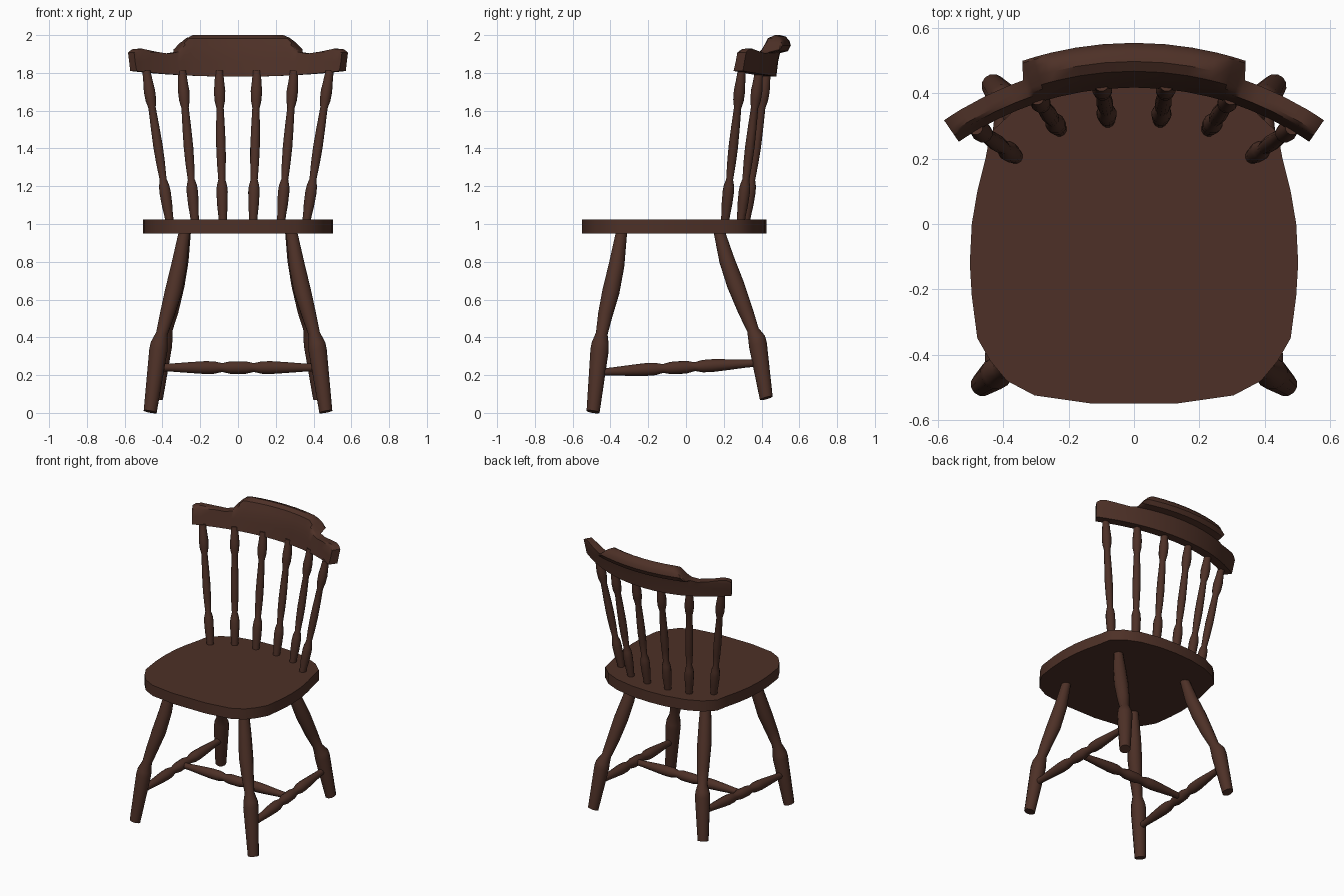
import bpy, bmesh, math
from mathutils import Vector

if "Cube" in bpy.data.objects:
    bpy.data.objects.remove(bpy.data.objects["Cube"])

wood = bpy.data.materials.new("dark brown wood")
wood.diffuse_color = (0.075, 0.03, 0.02, 1)
wood.use_nodes = True
wood.node_tree.nodes["Principled BSDF"].inputs["Base Color"].default_value = wood.diffuse_color


def finish(name, bm, angle=40):
    bmesh.ops.remove_doubles(bm, verts=bm.verts, dist=0.0005)
    bmesh.ops.recalc_face_normals(bm, faces=bm.faces)
    mesh = bpy.data.meshes.new(name)
    bm.to_mesh(mesh)
    bm.free()
    mesh.materials.append(wood)
    ob = bpy.data.objects.new(name, mesh)
    bpy.context.collection.objects.link(ob)
    bpy.ops.object.select_all(action='DESELECT')
    ob.select_set(True)
    bpy.context.view_layer.objects.active = ob
    bpy.ops.object.shade_smooth_by_angle(angle=math.radians(angle))
    return ob


def loft(name, sections, angle=40):
    """Skin closed cross-sections and cap both ends."""
    bm = bmesh.new()
    rings = [[bm.verts.new(p) for p in s] for s in sections]
    n = len(rings[0])
    for a, b in zip(rings, rings[1:]):
        for i in range(n):
            j = (i + 1) % n
            bm.faces.new((a[i], a[j], b[j], b[i]))
    bm.faces.new(rings[0])
    bm.faces.new(rings[-1])
    return finish(name, bm, angle)


def turned(name, rings, sides=12):
    """Lathe-turned part: rings are (centre, radius) pairs."""
    axis = (rings[-1][0] - rings[0][0]).normalized()
    u = axis.orthogonal().normalized()
    v = axis.cross(u)
    turn = [2 * math.pi * i / sides for i in range(sides)]
    return loft(name, [[c + r * (math.cos(a) * u + math.sin(a) * v) for a in turn]
                       for c, r in rings])


def straight(name, a, b, profile):
    a, b = Vector(a), Vector(b)
    return turned(name, [(a.lerp(b, t), r) for t, r in profile])


# Seat: half outline mirrored, then given thickness
half = [(0, -.55), (.13, -.55), (.305, -.525), (.39, -.48), (.44, -.42), (.48, -.35),
        (.497, -.22), (.503, -.12), (.497, 0), (.48, .1), (.455, .2), (.44, .28),
        (.37, .345), (.27, .39), (.13, .418), (0, .425)]
outline = half + [(-x, y) for x, y in half[-2:0:-1]]
loft("seat", [[(x, y, z) for x, y in outline] for z in (.95, 1.025)])

# Legs: slightly bent at the knuckle
front_leg = [(.465, -.492, .006, .036), (.422, -.458, .33, .05), (.417, -.454, .365, .047),
             (.403, -.446, .42, .032), (.375, -.427, .52, .04), (.342, -.398, .64, .047),
             (.312, -.368, .78, .043), (.285, -.342, .95, .031), (.282, -.338, .97, .03)]
rear_leg = [(.432, .425, .078, .036), (.397, .381, .36, .05), (.392, .374, .395, .047),
            (.378, .354, .44, .032), (.355, .315, .54, .041), (.328, .262, .68, .047),
            (.302, .216, .81, .042), (.28, .178, .95, .031), (.277, .173, .97, .03)]

# Turning profiles
stretcher = [(0, .02), (.08, .022), (.2, .03), (.29, .035), (.35, .034), (.4, .024), (.45, .034),
             (.55, .034), (.6, .024), (.65, .034), (.71, .035), (.8, .03), (.92, .022), (1, .02)]
spindle = [(0, .022), (.06, .024), (.13, .029), (.21, .031), (.25, .028), (.29, .019),
           (.4, .024), (.5, .026), (.62, .024), (.76, .02), (.81, .029), (.87, .031),
           (.93, .026), (1, .022)]
posts = [((.36, .205), (.485, .295)), ((.227, .288), (.297, .387)), ((.08, .315), (.1, .428))]

for side, s in (("left", -1), ("right", 1)):
    for kind, leg in (("front_leg", front_leg), ("rear_leg", rear_leg)):
        turned(f"{kind}_{side}", [(Vector((s * x, y, z)), r) for x, y, z, r in leg])
    straight(f"side_stretcher_{side}", (s * .437, -.46, .215), (s * .405, .385, .265), stretcher)
    for i, ((x0, y0), (x1, y1)) in enumerate(posts):
        straight(f"back_spindle_{side}_{i + 1}", (s * x0, y0, 1.0), (s * x1, y1, 1.81), spindle)

# Cross stretcher between the side stretchers
straight("cross_stretcher", (-.42, -.03, .24), (.42, -.03, .24), stretcher)

# Crest rail: curved around the sitter, with a rolled raised centre
# stations: angle in degrees, top height, whether the roll is present
stations = [(0, 2.0, 1), (5, 2.0, 1), (9.5, 2.0, 1), (13.5, 2.0, 1), (15, 1.985, 1),
            (16.5, 1.96, 1), (18.3, 1.925, 1), (19.3, 1.91, 0), (22, 1.902, 0),
            (26, 1.912, 0), (31, 1.928, 0), (33, 1.925, 0), (34.4, 1.908, 0)]
section = [(0, 0), (.014, 1.86), (.024, 1.91), (.036, 1.945), (.05, 1.983), (.08, 2.0),
           (.11, 1.992), (.13, 1.97), (.137, 1.945), (.122, 1.915), (.08, 1.905),
           (.07, 1.86), (.06, 0)]


def rail_section(deg, top, roll):
    a = math.radians(deg)
    low = 1.78 + .03 * (deg / 34.4) ** 2
    pts = []
    for off, z in section:
        if not roll:
            off = min(off, .08)
        r = .95 + off
        pts.append((r * math.sin(a), r * math.cos(a) - .532, min(max(z, low), top)))
    return pts


full = [(-d, t, k) for d, t, k in stations[:0:-1]] + stations
loft("crest_rail", [rail_section(*st) for st in full], 35)
